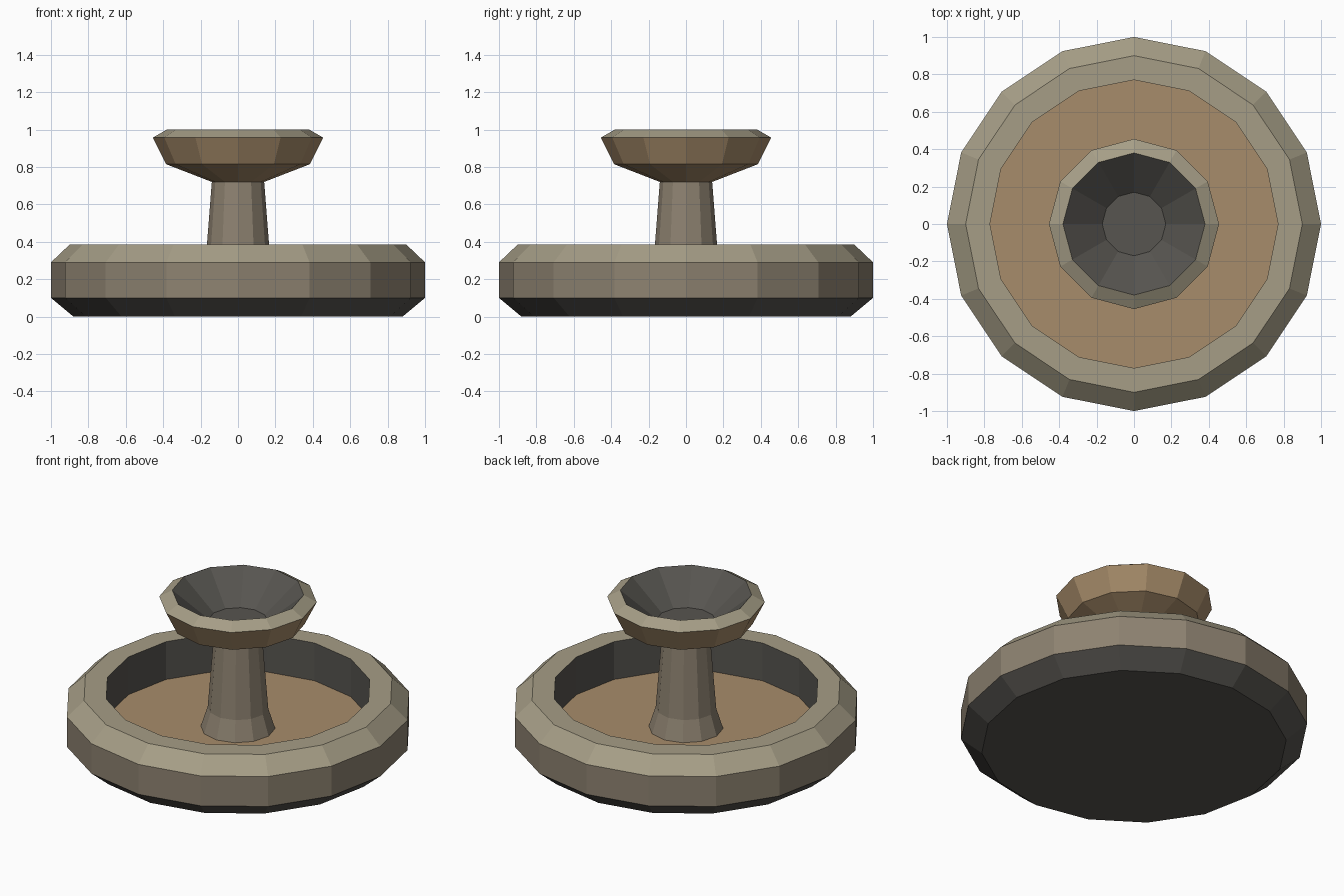
import bpy
import bmesh
from math import cos, sin, tau

if "Cube" in bpy.data.objects:
    bpy.data.objects.remove(bpy.data.objects["Cube"])


def material(name, r, g, b):
    m = bpy.data.materials.new(name)
    m.diffuse_color = (r, g, b, 1)
    m.use_nodes = True
    m.node_tree.nodes["Principled BSDF"].inputs["Base Color"].default_value = m.diffuse_color
    return m


LIGHT = material("light_stone", 0.38, 0.34, 0.24)
MID = material("mid_stone", 0.27, 0.225, 0.165)
DARK = material("dark_stone", 0.095, 0.09, 0.08)
TAN = material("tan_stone", 0.39, 0.265, 0.145)


def lathe(name, sides, profile, bands, start_cap=None, end_cap=None):
    """Spin an (r, z) profile, bottom outside to top inside, one material per band."""
    mesh = bpy.data.meshes.new(name)
    mats = []

    def slot(m):
        if m not in mats:
            mats.append(m)
            mesh.materials.append(m)
        return mats.index(m)

    bm = bmesh.new()
    rings = [[bm.verts.new((r * cos(tau * i / sides), r * sin(tau * i / sides), z))
              for i in range(sides)] for r, z in profile]
    for low, high, mat in zip(rings, rings[1:], bands):
        for i in range(sides):
            j = (i + 1) % sides
            bm.faces.new((low[i], low[j], high[j], high[i])).material_index = slot(mat)
    if start_cap:
        bm.faces.new(rings[0][::-1]).material_index = slot(start_cap)
    if end_cap:
        bm.faces.new(rings[-1]).material_index = slot(end_cap)
    bm.to_mesh(mesh)
    bm.free()
    obj = bpy.data.objects.new(name, mesh)
    bpy.context.collection.objects.link(obj)
    return obj


# Wide lower basin with bevelled rim and sunken floor
lathe("basin", 16,
      [(0.88, 0), (1.0, 0.10), (1.0, 0.29), (0.90, 0.385), (0.77, 0.385), (0.77, 0.145)],
      [DARK, MID, LIGHT, LIGHT, DARK], start_cap=DARK, end_cap=TAN)

# Tapered column with flared foot
lathe("column", 12, [(0.215, 0.145), (0.175, 0.27), (0.14, 0.72)], [MID, MID])

# Upper bowl, hollow, with bevelled lip
lathe("upper_bowl", 12,
      [(0.14, 0.72), (0.385, 0.815), (0.455, 0.957), (0.38, 1.0), (0.17, 0.825)],
      [TAN, TAN, LIGHT, DARK], end_cap=DARK)
